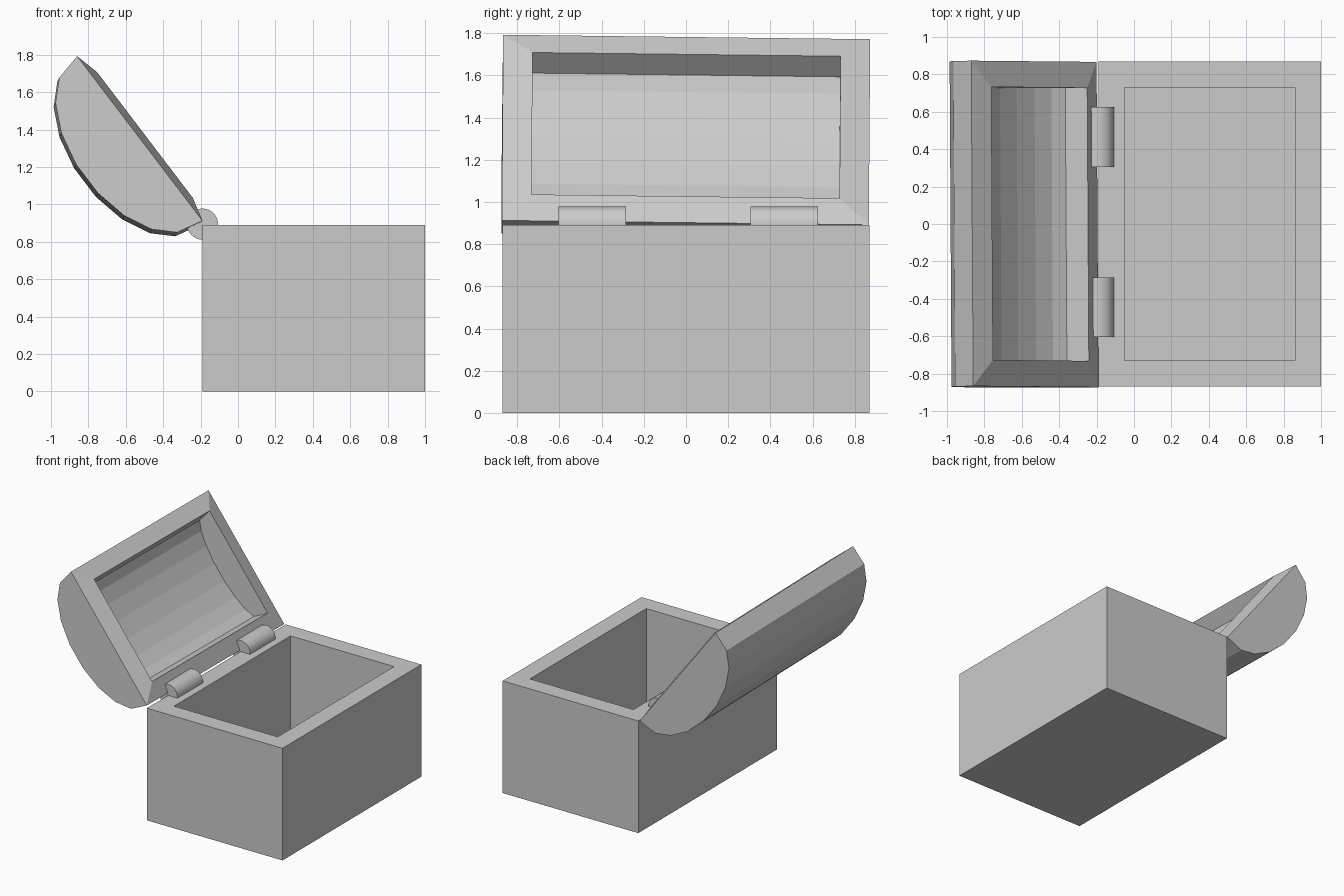
import bpy, bmesh, math
from mathutils import Matrix, Vector

old = bpy.data.objects.get("Cube")
if old:
    bpy.data.objects.remove(old, do_unlink=True)

# Single colour
grey = bpy.data.materials.new("plain_grey")
grey.use_nodes = True
grey.diffuse_color = (0.6, 0.6, 0.6, 1)
grey.node_tree.nodes["Principled BSDF"].inputs["Base Color"].default_value = (0.6, 0.6, 0.6, 1)


def finish(bm, name):
    bmesh.ops.recalc_face_normals(bm, faces=bm.faces[:])
    mesh = bpy.data.meshes.new(name)
    bm.to_mesh(mesh)
    bm.free()
    mesh.materials.append(grey)
    obj = bpy.data.objects.new(name, mesh)
    bpy.context.collection.objects.link(obj)
    return obj


WALL = 0.14
HALF_Y = 0.87

# Chest base: a block with an inset, sunken top
bm = bmesh.new()
size = Vector((1.19, 2 * HALF_Y, 0.89))
bmesh.ops.create_cube(bm, size=1, matrix=Matrix.Translation((0.405, 0, size.z / 2))
                      @ Matrix.Diagonal(size).to_4x4())
top = max(bm.faces, key=lambda f: f.calc_center_median().z)
bmesh.ops.inset_region(bm, faces=[top], thickness=WALL, use_even_offset=True)
floor = bmesh.ops.extrude_discrete_faces(bm, faces=[top])["faces"][0]
bmesh.ops.translate(bm, verts=floor.verts[:], vec=(0, 0, -0.76))
finish(bm, "chest_base")


# Lid: faceted barrel shell, profile in (rim direction, opening direction)
def arch(half, rim, drop, depth, steps=9):
    pts = [(-half, rim)]
    for i in range(1, steps):
        a = math.pi * i / steps
        pts.append((-half * math.cos(a), -drop - depth * math.sin(a)))
    return pts + [(half, rim)]


bm = bmesh.new()


def shell(profile, half_y):
    ends = [[bm.verts.new((u, y, n)) for u, n in profile] for y in (-half_y, half_y)]
    for i in range(len(profile) - 1):
        bm.faces.new((ends[0][i], ends[0][i + 1], ends[1][i + 1], ends[1][i]))
    for end in ends:
        bm.faces.new(end)
    return [ends[0][0], ends[0][-1], ends[1][-1], ends[1][0]]


outer = shell(arch(0.553, 0, 0.035, 0.325), HALF_Y)
inner = shell(arch(0.423, 0.035, 0.05, 0.125), HALF_Y - WALL)
for i in range(4):
    j = (i + 1) % 4
    bm.faces.new((outer[i], outer[j], inner[j], inner[i]))
lid = finish(bm, "lid")
# Swung open, sitting very slightly askew on its hinges
lid.matrix_world = (Matrix.Translation((-0.53, 0, 1.342))
                    @ Matrix.Rotation(math.atan2(0.88, 0.67), 4, 'Y')
                    @ Matrix.Rotation(-0.006, 4, 'Z')
                    @ Matrix.Rotation(-0.012, 4, 'X'))

# Hinge barrels
for name, y in (("front_hinge", -0.445), ("back_hinge", 0.465)):
    bm = bmesh.new()
    bmesh.ops.create_cone(bm, cap_ends=True, segments=32, radius1=0.083, radius2=0.083, depth=0.32,
                          matrix=Matrix.Translation((-0.19, y, 0.895))
                          @ Matrix.Rotation(math.pi / 2, 4, 'X'))
    hinge = finish(bm, name)
    bpy.ops.object.select_all(action='DESELECT')
    hinge.select_set(True)
    bpy.context.view_layer.objects.active = hinge
    bpy.ops.object.shade_smooth_by_angle()
